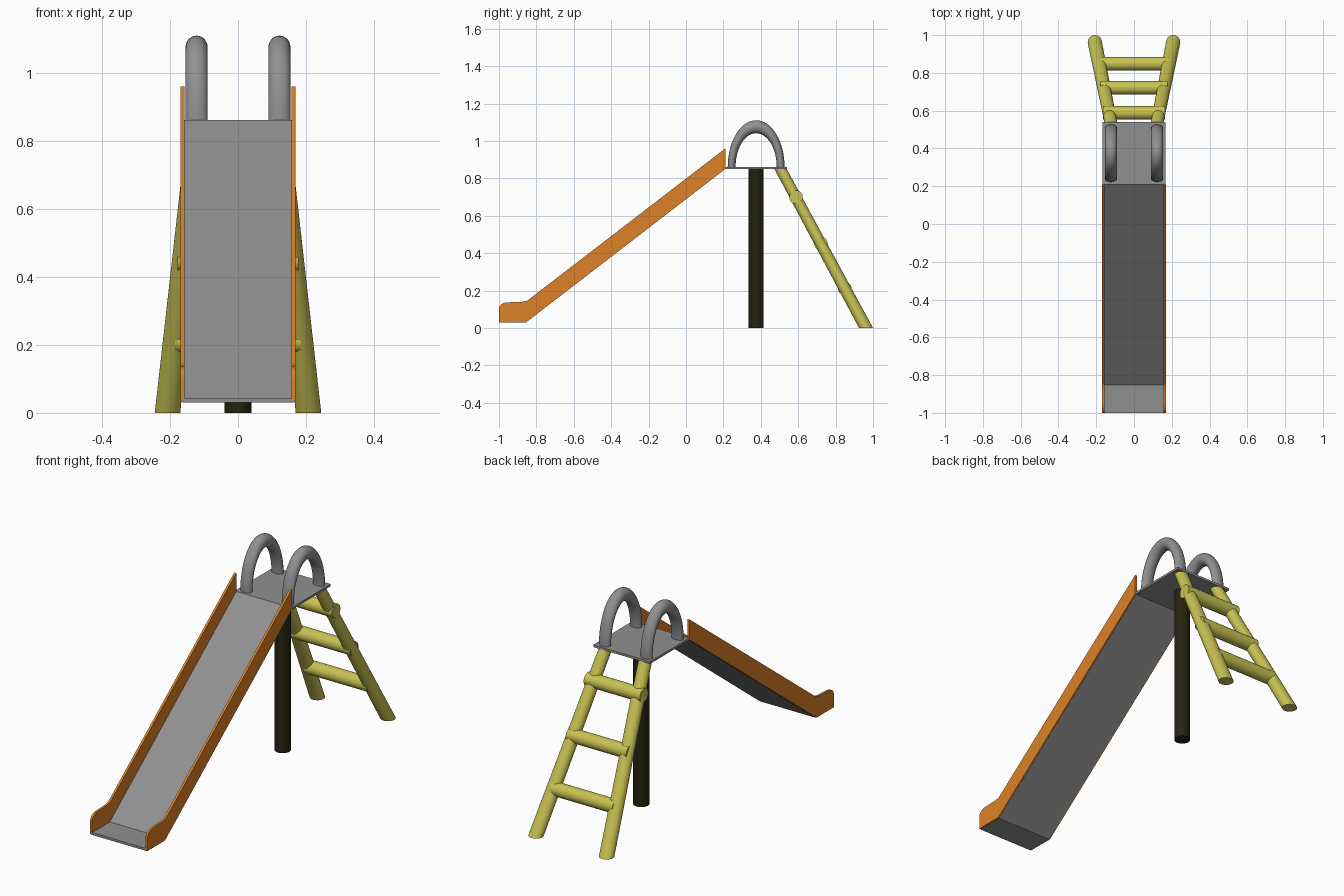
import bpy, bmesh, math
from mathutils import Vector, Matrix

if "Cube" in bpy.data.objects:
    bpy.data.objects.remove(bpy.data.objects["Cube"])


def material(name, rgb):
    m = bpy.data.materials.new(name)
    m.diffuse_color = (*rgb, 1)
    m.use_nodes = True
    m.node_tree.nodes["Principled BSDF"].inputs["Base Color"].default_value = m.diffuse_color
    return m


GREY = material("grey metal", (0.28, 0.28, 0.28))
ORANGE = material("orange plastic", (0.72, 0.22, 0.02))
YELLOW = material("yellow paint", (0.58, 0.54, 0.085))
DARK = material("dark brown", (0.018, 0.016, 0.005))


def finish(name, bm, mat, smooth=False):
    bmesh.ops.recalc_face_normals(bm, faces=bm.faces[:])
    mesh = bpy.data.meshes.new(name)
    bm.to_mesh(mesh)
    bm.free()
    ob = bpy.data.objects.new(name, mesh)
    bpy.context.collection.objects.link(ob)
    mesh.materials.append(mat)
    if smooth:
        bpy.ops.object.select_all(action='DESELECT')
        ob.select_set(True)
        bpy.context.view_layer.objects.active = ob
        bpy.ops.object.shade_smooth_by_angle(angle=math.radians(40))
    return ob


def extrude_profile(name, pts, x0, x1, mat):
    """Side profile of (y, z) points extruded from x0 to x1."""
    bm = bmesh.new()
    face = bm.faces.new([bm.verts.new((x0, y, z)) for y, z in pts])
    ext = bmesh.ops.extrude_face_region(bm, geom=[face])["geom"]
    for v in ext:
        if isinstance(v, bmesh.types.BMVert):
            v.co.x = x1
    return finish(name, bm, mat)


def leaning_pole(name, a, b, r0, r1, mat):
    """Pole between two points whose ends are cut level."""
    bm = bmesh.new()
    bmesh.ops.create_cone(bm, cap_ends=True, segments=32, radius1=r0, radius2=r1, depth=1)
    a, b = Vector(a), Vector(b)
    for v in bm.verts:
        v.co = a.lerp(b, v.co.z + 0.5) + Vector((v.co.x, v.co.y, 0))
    return finish(name, bm, mat, True)


# Slide bed and platform
extrude_profile("slide_bed", [(-1, 0.03), (-0.855, 0.03), (0.21, 0.85), (0.21, 0.862),
                              (-0.852, 0.043), (-1, 0.043)], -0.163, 0.163, GREY)
extrude_profile("platform", [(0.21, 0.85), (0.54, 0.85), (0.54, 0.862), (0.21, 0.862)],
                -0.167, 0.167, GREY)

# Post under the platform
leaning_pole("support_post", (0, 0.375, 0), (0, 0.375, 0.852), 0.04, 0.04, DARK)

# Side panels with a rounded lip at the front
lip = [(-0.955 - 0.045 * math.sin(t), 0.103 + 0.034 * math.cos(t))
       for t in [i * math.pi / 12 for i in range(7)]]
panel = [(-1, 0.032), (-0.854, 0.032), (0.21, 0.852), (0.21, 0.96), (-0.85, 0.145),
         (-0.88, 0.14)] + lip

for side, s in (("left", -1), ("right", 1)):
    extrude_profile(side + "_side_panel", panel, s * 0.157, s * 0.169, ORANGE)
    leaning_pole(side + "_ladder_rail", (s * 0.2075, 0.9625, 0), (s * 0.116, 0.505, 0.851),
                 0.0375, 0.033, YELLOW)

    # Arched handle: half a torus, flattened along y
    bm = bmesh.new()
    rings, sides = 32, 24
    grid = []
    for i in range(rings + 1):
        a = math.pi * i / rings
        row = []
        for j in range(sides):
            b = 2 * math.pi * j / sides
            r = 1 + 0.16 * math.cos(b)
            row.append(bm.verts.new((s * 0.122 + 0.0325 * math.sin(b),
                                     0.375 + 0.131 * r * math.cos(a),
                                     0.86 + 0.216 * r * math.sin(a))))
        grid.append(row)
    for i in range(rings):
        for j in range(sides):
            k = (j + 1) % sides
            bm.faces.new((grid[i][j], grid[i][k], grid[i + 1][k], grid[i + 1][j]))
    bm.faces.new(grid[0])
    bm.faces.new(grid[-1])
    finish(side + "_handle", bm, GREY, True)

# Ladder rungs
for n, (y, z, half) in enumerate([(0.848, 0.213, 0.185), (0.721, 0.452, 0.178),
                                  (0.588, 0.70, 0.165)]):
    bm = bmesh.new()
    bmesh.ops.create_cone(bm, cap_ends=True, segments=32, radius1=0.036, radius2=0.036,
                          depth=2 * half,
                          matrix=Matrix.Translation((0, y, z)) @ Matrix.Rotation(math.pi / 2, 4, 'Y'))
    finish("ladder_rung_%d" % (n + 1), bm, YELLOW, True)
